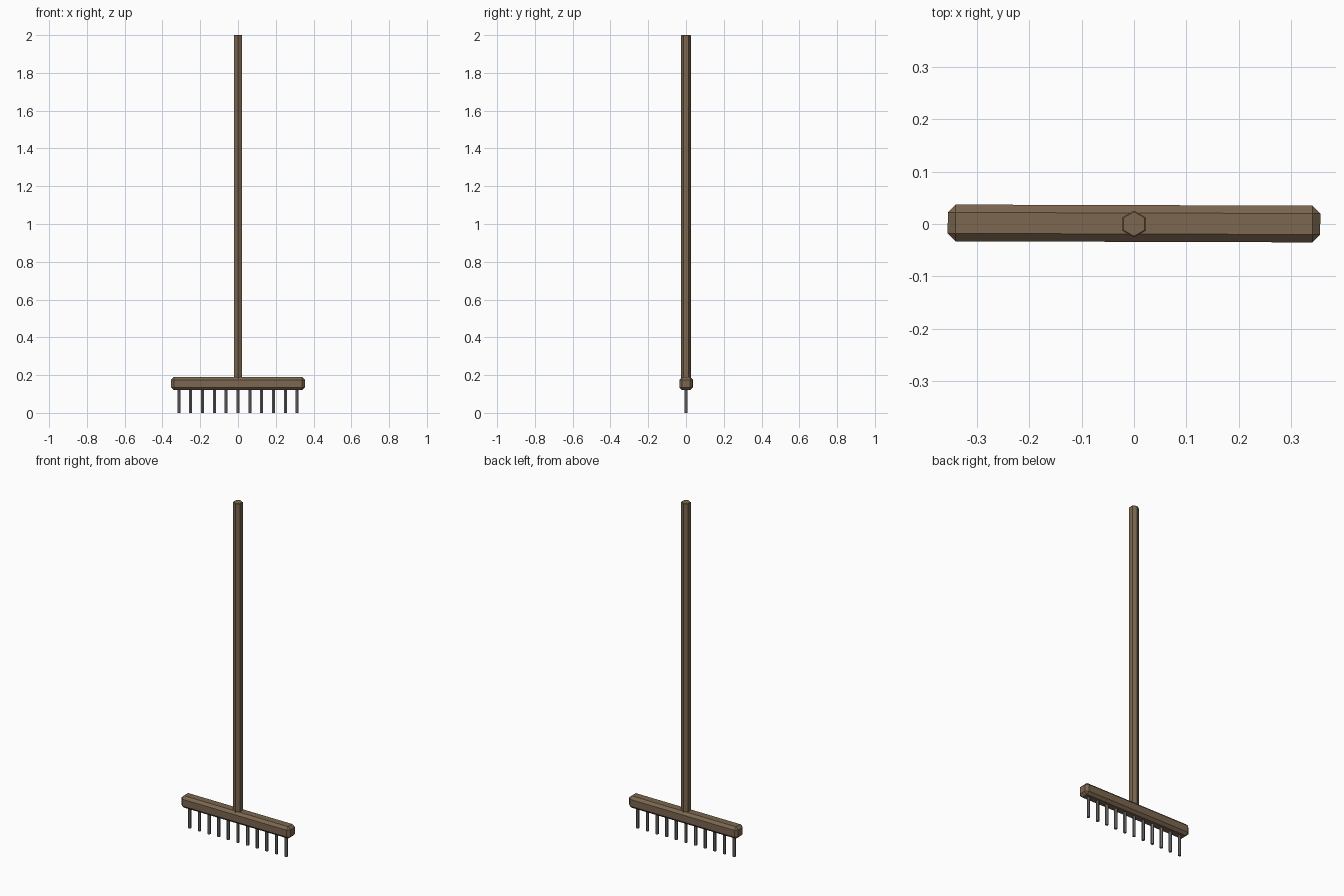
import bpy, bmesh, math
from mathutils import Matrix

if "Cube" in bpy.data.objects:
    bpy.data.objects.remove(bpy.data.objects["Cube"])


def material(name, rgb):
    m = bpy.data.materials.new(name)
    m.diffuse_color = (*rgb, 1.0)
    m.use_nodes = True
    m.node_tree.nodes["Principled BSDF"].inputs["Base Color"].default_value = m.diffuse_color
    return m


wood = material("brown wood", (0.2, 0.135, 0.08))
steel = material("grey steel", (0.17, 0.17, 0.175))


def add_object(name, bm, mat):
    mesh = bpy.data.meshes.new(name)
    bmesh.ops.recalc_face_normals(bm, faces=bm.faces)
    bm.to_mesh(mesh)
    bm.free()
    mesh.materials.append(mat)
    ob = bpy.data.objects.new(name, mesh)
    bpy.context.collection.objects.link(ob)
    return ob


def rod(name, x, radius, z0, z1, sides, mat, chamfer=0.0):
    bm = bmesh.new()
    bmesh.ops.create_cone(bm, cap_ends=True, segments=sides,
                          radius1=radius, radius2=radius, depth=z1 - z0,
                          matrix=Matrix.Translation((x, 0, (z0 + z1) / 2)))
    if chamfer:
        top = [e for e in bm.edges if all(v.co.z > z1 - 1e-4 for v in e.verts)]
        bmesh.ops.bevel(bm, geom=top, offset=chamfer, segments=1, affect='EDGES')
    return add_object(name, bm, mat)


# Hexagonal handle
rod("handle", 0, 0.0255, 0.15, 2.0, 6, wood, 0.002)

# Chamfered wooden head bar, very slightly skewed
bm = bmesh.new()
bmesh.ops.create_cube(bm, size=1.0, matrix=Matrix.Diagonal((0.71, 0.07, 0.07, 1)))
bmesh.ops.bevel(bm, geom=bm.edges[:], offset=0.015, segments=1, affect='EDGES')
bmesh.ops.transform(bm, verts=bm.verts,
                    matrix=Matrix.Translation((0, 0.001, 0.155)) @ Matrix.Rotation(-0.003, 4, 'Z'))
add_object("head_bar", bm, wood)

# Row of steel tines
for i in range(11):
    rod(f"tine_{i + 1}", (i - 5) * 0.0626, 0.009, 0.0, 0.14, 6, steel)
